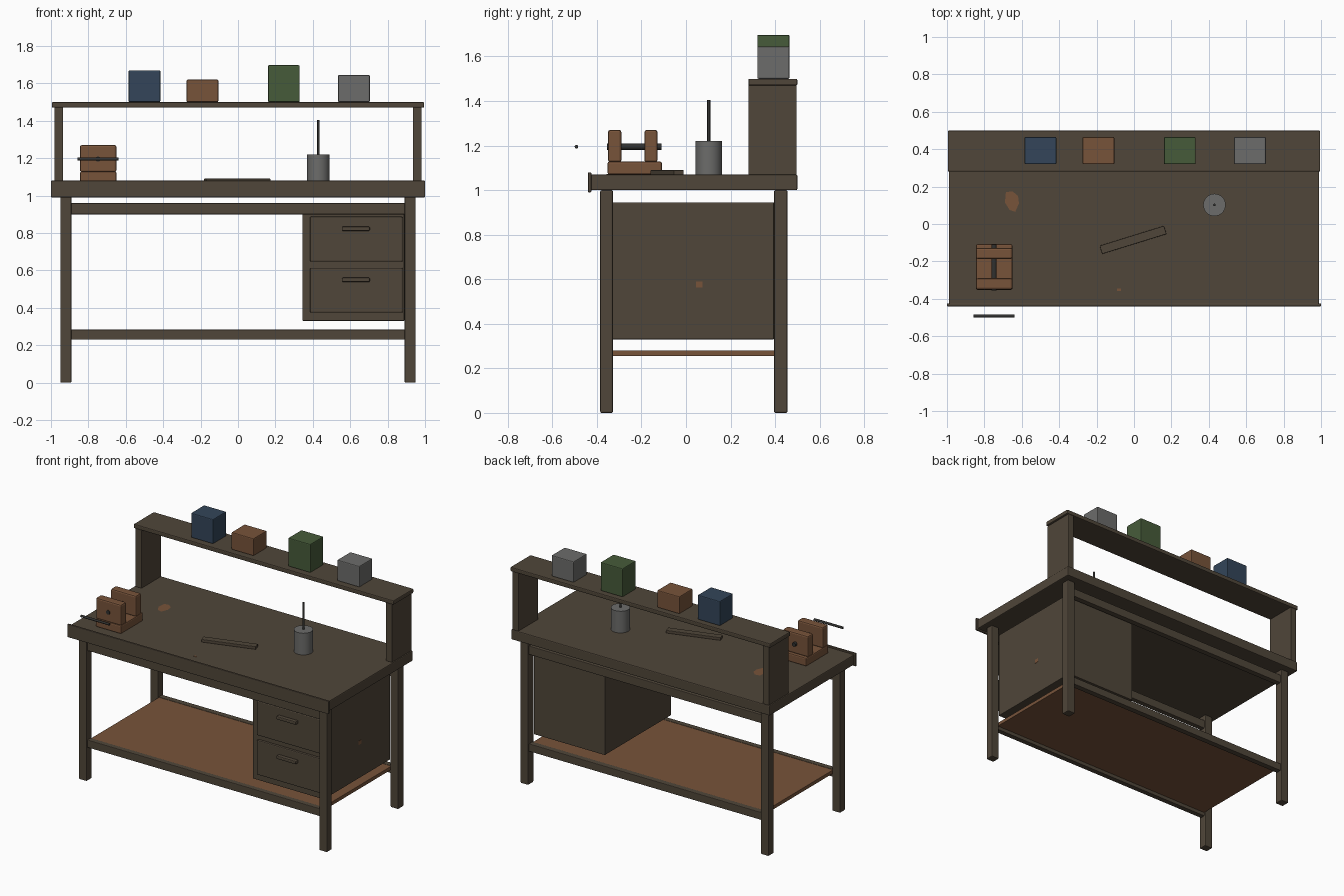
import bpy, bmesh, math
from mathutils import Matrix

cube = bpy.data.objects.get("Cube")
if cube:
    bpy.data.objects.remove(cube, do_unlink=True)


def material(name, *rgb):
    m = bpy.data.materials.new(name)
    m.use_nodes = True
    m.diffuse_color = (*rgb, 1)
    m.node_tree.nodes["Principled BSDF"].inputs["Base Color"].default_value = (*rgb, 1)
    return m


DARK = material("dark_wood", 0.08, 0.061, 0.041)
BROWN = material("red_brown_wood", 0.185, 0.087, 0.042)
BLUE = material("blue_paint", 0.033, 0.06, 0.1)
GREEN = material("green_paint", 0.062, 0.105, 0.042)
GREY = material("grey_metal", 0.15, 0.15, 0.145)
IRON = material("dark_iron", 0.03, 0.03, 0.028)


def finish(name, bm, mat):
    mesh = bpy.data.meshes.new(name)
    bm.to_mesh(mesh)
    bm.free()
    mesh.materials.append(mat)
    ob = bpy.data.objects.new(name, mesh)
    bpy.context.collection.objects.link(ob)
    return ob


def box(name, x, y, z, mat=DARK, bevel=0.006, turn=0):
    """Bevelled box given as (min, max) per axis, turned about its own centre."""
    bm = bmesh.new()
    bmesh.ops.create_cube(bm, size=1)
    size = [b - a for a, b in (x, y, z)]
    bmesh.ops.scale(bm, vec=size, verts=bm.verts)
    if bevel:
        bmesh.ops.bevel(bm, geom=bm.edges[:], offset=bevel, segments=2,
                        profile=0.5, affect='EDGES')
    ob = finish(name, bm, mat)
    ob.location = [(a + b) / 2 for a, b in (x, y, z)]
    ob.rotation_euler.z = turn
    return ob


def rod(name, centre, radius, length, mat, axis='Z', sides=24):
    bm = bmesh.new()
    spin = {'X': Matrix.Rotation(math.pi / 2, 4, 'Y'),
            'Y': Matrix.Rotation(math.pi / 2, 4, 'X'), 'Z': Matrix()}[axis]
    bmesh.ops.create_cone(bm, cap_ends=True, segments=sides, radius1=radius,
                          radius2=radius, depth=length, matrix=spin)
    for f in bm.faces:
        f.smooth = len(f.verts) == 4
    for e in bm.edges:
        e.smooth = all(f.smooth for f in e.link_faces)
    ob = finish(name, bm, mat)
    ob.location = centre
    return ob


# Bench top with its raised front lip
box("bench_top", (-0.99, 0.99), (-0.43, 0.5), (1.0, 1.07))
box("front_lip", (-1, 1), (-0.44, -0.425), (0.99, 1.08), bevel=0.004)

# Legs, aprons and lower rails
for row, y0, y1 in (("front", -0.385, -0.328), ("back", 0.395, 0.455)):
    for side, s in (("left", 1), ("right", -1)):
        box(f"{row}_{side}_leg", sorted((s * 0.89, s * 0.95)), (y0, y1), (0, 1.0))
    rail_y = (y0 + 0.01, y1 - 0.01)
    box(f"{row}_apron", (-0.895, 0.895), rail_y, (0.9, 0.96), bevel=0.004)
    box(f"{row}_lower_rail", (-0.895, 0.895), rail_y, (0.23, 0.283), bevel=0.004)
box("lower_shelf", (-0.89, 0.89), (-0.345, 0.412), (0.255, 0.28), BROWN, 0.002)

# Drawer cabinet
box("drawer_cabinet", (0.345, 0.89), (-0.332, 0.395), (0.33, 0.945), bevel=0.004)
for name, z in (("upper", 0.647), ("lower", 0.374)):
    box(f"{name}_drawer_front", (0.385, 0.88), (-0.348, -0.325), (z, z + 0.24))
    box(f"{name}_drawer_handle", (0.555, 0.705), (-0.375, -0.345),
        (z + 0.164, z + 0.187))

# Raised back shelf
for side, s in (("left", 1), ("right", -1)):
    box(f"{side}_shelf_support", sorted((s * 0.935, s * 0.982)), (0.28, 0.497),
        (1.068, 1.472), bevel=0.004)
box("back_shelf", (-0.995, 0.995), (0.28, 0.5), (1.47, 1.5))

# Containers on the back shelf
for name, x, top, mat in (("blue", -0.5, 1.67, BLUE), ("brown", -0.19, 1.62, BROWN),
                          ("green", 0.245, 1.697, GREEN), ("grey", 0.62, 1.645, GREY)):
    box(f"{name}_container", (x - 0.085, x + 0.085), (0.32, 0.465), (1.5, top), mat)

# Wooden vise with its screw and turning bar
VISE_X = (-0.845, -0.65)
box("vise_base", VISE_X, (-0.352, -0.108), (1.07, 1.128), BROWN, 0.008)
box("vise_front_jaw", VISE_X, (-0.35, -0.29), (1.125, 1.27), BROWN, 0.01)
box("vise_back_jaw", VISE_X, (-0.187, -0.128), (1.125, 1.27), BROWN, 0.01)
rod("vise_screw", (-0.748, -0.232, 1.195), 0.014, 0.246, IRON, 'Y')
rod("vise_bar", (-0.748, -0.492, 1.195), 0.008, 0.22, IRON, 'X', 12)

# Tool pot with a stick, and a loose wood strip
rod("tool_pot", (0.43, 0.102, 1.145), 0.06, 0.15, GREY, sides=32)
rod("tool_stick", (0.43, 0.102, 1.31), 0.007, 0.19, IRON, sides=12)
box("wood_strip", (-0.185, 0.175), (-0.108, -0.062), (1.07, 1.09), bevel=0.003, turn=0.3)

# Worn patches as thin plates
bm = bmesh.new()
outline = [(-0.03, 0.05), (0.005, 0.055), (0.035, 0.03), (0.04, -0.01),
           (0.02, -0.055), (-0.01, -0.045), (-0.035, -0.005)]
bm.faces.new([bm.verts.new((x, y, 0)) for x, y in reversed(outline)]).normal_flip()
patch = finish("top_worn_patch", bm, BROWN)
patch.location = (-0.655, 0.12, 1.0715)
box("small_top_worn_patch", (-0.09, -0.07), (-0.358, -0.346), (1.069, 1.0715), BROWN, 0)
box("cabinet_worn_patch", (0.888, 0.892), (0.046, 0.074), (0.563, 0.59), BROWN, 0)
